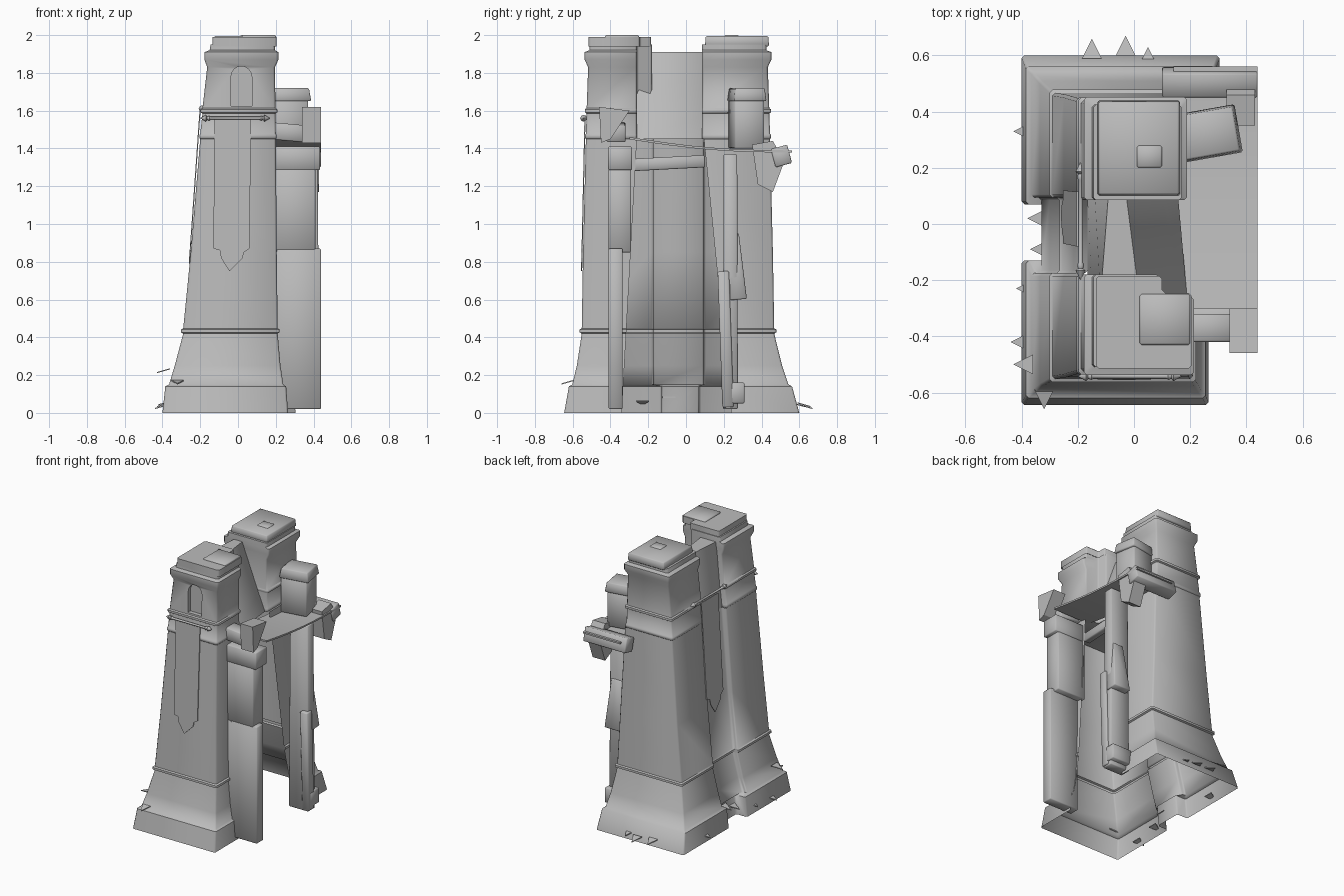
import bpy, bmesh, math
from mathutils import Vector, Matrix

if "Cube" in bpy.data.objects:
    bpy.data.objects.remove(bpy.data.objects["Cube"])

GREY = (0.5, 0.5, 0.5, 1)
stone = bpy.data.materials.new("grey stone")
stone.use_nodes = True
stone.diffuse_color = GREY
stone.node_tree.nodes["Principled BSDF"].inputs["Base Color"].default_value = GREY


def finish(name, bm, angle=50):
    bmesh.ops.recalc_face_normals(bm, faces=bm.faces)
    mesh = bpy.data.meshes.new(name)
    bm.to_mesh(mesh)
    bm.free()
    mesh.materials.append(stone)
    ob = bpy.data.objects.new(name, mesh)
    bpy.context.collection.objects.link(ob)
    bpy.ops.object.select_all(action='DESELECT')
    ob.select_set(True)
    bpy.context.view_layer.objects.active = ob
    if angle:
        bpy.ops.object.shade_smooth_by_angle(angle=math.radians(angle))
    return ob


def skin(bm, rings, loop=True, bottom=True, top=True):
    """Bridge equal vertex rings, as a closed tube or an open sheet."""
    count = len(rings[0])
    for low, high in zip(rings, rings[1:]):
        for i in range(count if loop else count - 1):
            j = (i + 1) % count
            bm.faces.new((low[i], low[j], high[j], high[i]))
    if bottom:
        bm.faces.new(rings[0])
    if top:
        bm.faces.new(rings[-1])


def chamfer(points, loop, c=0.01):
    """Replace each corner of an outline by two points."""
    pts = [Vector(p) for p in points]
    out = []
    for i, p in enumerate(pts):
        if not loop and i in (0, len(pts) - 1):
            out.append(p)
            continue
        for q in (pts[i - 1], pts[(i + 1) % len(pts)]):
            out.append(p + (q - p).normalized() * c)
    return out


def walls(name, levels, loop=True, bottom=False, top=True):
    """Walls through a list of (height, outline)."""
    bm = bmesh.new()
    rings = [[bm.verts.new((p.x, p.y, z)) for p in chamfer(outline, loop)]
             for z, outline in levels]
    skin(bm, rings, loop, bottom, top)
    return finish(name, bm)


def rect(a, b, d, e):
    return [(a, d), (b, d), (b, e), (a, e)]


def block(name, xs, ys, zs, turn=0, axis='Z', taper=1.0):
    """Box between limits, optionally turned about its centre and tapered upward."""
    bm = bmesh.new()
    bmesh.ops.create_cube(bm, size=1)
    for v in bm.verts:
        k = taper if v.co.z > 0 else 1
        v.co.x *= (xs[1] - xs[0]) * k
        v.co.y *= (ys[1] - ys[0]) * k
        v.co.z *= zs[1] - zs[0]
    bmesh.ops.bevel(bm, geom=bm.edges[:], offset=0.006, segments=1, affect='EDGES')
    centre = Vector((sum(xs) / 2, sum(ys) / 2, sum(zs) / 2))
    spin = Matrix.Rotation(math.radians(turn), 4, axis)
    bmesh.ops.transform(bm, matrix=Matrix.Translation(centre) @ spin, verts=bm.verts)
    return finish(name, bm)


def prism(name, points, offset):
    """Polygon of 3D points pushed along an offset vector."""
    bm = bmesh.new()
    near = [bm.verts.new(p) for p in points]
    far = [bm.verts.new(Vector(p) + Vector(offset)) for p in points]
    skin(bm, [near, far])
    return finish(name, bm, 0)


def mix(low, high, t):
    return low + (high - low) * min(t, 1)


def ridge(z, row, out):
    """Profile rows of a moulding standing proud of the wall."""
    big = [v + out * s for v, s in zip(row, (-1, 1, 1))]
    return [(z, *row), (z + .006, *big), (z + .022, *big), (z + .028, *row)]


# Profile rows: height, left x, right x, distance of the outer face
lower = [(0, -.40, .265, .645), (.14, -.385, .255, .62), (.15, -.365, .24, .602),
         (.25, -.335, .225, .578)]
lower += ridge(.42, (-.29, .21, .552), .011)
lower += [(.85, -.25, .205, .545), (1.45, -.2, .2, .53)]
upper = ridge(1.45, (-.2, .2, .53), .005) + ridge(1.585, (-.188, .198, .526), .01)
upper += [(1.83, -.163, .196, .518), (1.87, -.178, .214, .537), (1.91, -.178, .214, .537),
          (1.92, -.15, .195, .51), (1.95, -.145, .195, .51)]


def back_face(z, o):
    return o - mix(.045, .085, z / .42)


# Hollow lower shell: both towers and the recessed wall, open on the gateway side
def shell_outline(z, l, r, o):
    t = z / 1.45
    plinth = z < .145
    dent = l + (.085 if plinth else .035)
    a, b = (-.13, .07) if plinth else (-.175, .095)
    back = back_face(z, o)
    rb = r + mix(.04, -.015, t)
    return [(r, mix(-.34, -.26, t)), (r, -o), (l, -o), (l, a), (dent, a), (dent, b),
            (l, b), (l, back), (rb, back), (rb, mix(.24, .095, t))]


walls("tower_shell", [(row[0], shell_outline(*row)) for row in lower], loop=False, top=False)

# Upper towers: the front one has a stepped inner corner
front = walls("front_tower_top", [
    (z, [(l, -o), (r, -o), (r, -.26), (.09, -.26), (.09, -.18), (l, -.18)])
    for z, l, r, o in upper], bottom=True)
walls("back_tower_top", [(z, rect(l, r - .025, .085, back_face(z, o))) for z, l, r, o in upper])

# Gable-like wall between the towers, leaning in from both sides
walls("middle_wall_top", [(1.45, [(-.165, -.27), (.19, -.27), (.155, .12), (-.165, .12)]),
                          (1.58, [(-.15, -.27), (.14, -.27), (.1, .12), (-.14, .12)]),
                          (1.91, [(-.12, -.27), (.02, -.27), (-.03, .12), (-.09, .12)])])

# Arched niche sunk in the front tower
arc = [(.018 + .055 * math.cos(t * math.pi / 8), 1.78 + .055 * math.sin(t * math.pi / 8))
       for t in range(9)]
outline = [(-.037, 1.625), (.073, 1.625)] + arc
cutter = prism("niche_cutter", [(x, -.6, z) for x, z in outline], (0, .105, 0))
bpy.context.view_layer.objects.active = front
cut = front.modifiers.new("niche", 'BOOLEAN')
cut.operation = 'DIFFERENCE'
cut.solver = 'EXACT'
cut.object = cutter
bpy.ops.object.modifier_apply(modifier="niche")
bpy.data.objects.remove(cutter)

# Roof caps with a stepped slab on top
walls("front_cap", [(z, [(-.135, -.515), (.205, -.515), (.205, -.245), (.1, -.245),
                         (.1, -.185), (-.135, -.185)]) for z in (1.94, 1.99)])
block("front_cap_slab", (.02, .2), (-.43, -.25), (1.97, 2.0))
block("back_cap", (-.13, .165), (.1, .44), (1.94, 1.995), taper=.97)
block("back_cap_slab", (.01, .1), (.2, .28), (1.97, 2.0))

# Hanging banners with notched tails: (across, height)
shape = [(-.095, 1.56), (.1, 1.56), (.09, .87), (.06, .85), (.055, .82),
         (-.015, .75), (-.06, .82), (-.065, .86), (-.1, .87)]


def slope(z, top, bottom):
    return bottom + (top - bottom) * (z - .46)


prism("front_banner", [(u - .03, -slope(z, .534, .556), z) for u, z in shape], (0, -.006, 0))
prism("side_banner", [(slope(z, -.205, -.275), .02 - u, z + .04) for u, z in shape], (-.006, 0, 0))


def pole(name, centre, length, axis):
    """Turned pole with pointed knobs, lying along x or y."""
    turned = [(-1, .001), (-.9, .011), (-.84, .018), (-.8, .009), (-.74, .013), (-.7, .008)]
    turned += [(-t, r) for t, r in reversed(turned)]
    bm = bmesh.new()
    rings = []
    for t, r in turned:
        rings.append([bm.verts.new((r * math.cos(a * math.pi / 4), r * math.sin(a * math.pi / 4),
                                    t * length / 2)) for a in range(8)])
    skin(bm, rings)
    turn = Matrix.Rotation(math.pi / 2, 4, axis)
    bmesh.ops.transform(bm, matrix=Matrix.Translation(centre) @ turn, verts=bm.verts)
    return finish(name, bm)


pole("front_banner_pole", (-.015, -.542, 1.56), .37, 'Y')
pole("side_banner_pole", (-.19, .01, 1.61), .42, 'X')

# Broken gateway on the left side: front pier, lintel and wedge
block("front_pier_lower", (.2, .44), (-.41, -.335), (.02, .87))
block("front_pier_upper", (.18, .41), (-.41, -.29), (.85, 1.3))
block("front_pier_lintel", (.18, .435), (-.412, -.285), (1.285, 1.41))
block("front_pier_beam", (.18, .36), (-.42, -.32), (1.44, 1.53), 5, 'Y')
prism("front_broken_wedge", [(.34, -.46, 1.62), (.34, -.3, 1.6), (.34, -.4, 1.45),
                             (.34, -.45, 1.43)], (.1, 0, 0))

# Sloping deck between the piers
bm = bmesh.new()
rings = []
for i in range(9):
    t = i / 8
    y, z = -.3 + .86 * t, 1.46 - .07 * t - .02 * math.sin(math.pi * t)
    rings.append([bm.verts.new(p) for p in ((.14, y, z), (.44, y, z),
                                            (.44, y, z - .012), (.14, y, z - .012))])
skin(bm, rings)
finish("gate_deck", bm)
block("gate_beam", (.15, .2), (-.28, .1), (1.29, 1.355), 3, 'X')

# Back pier with split stones
block("back_pier", (.27, .43), (.195, .275), (.02, 1.37), taper=.9)
block("back_pier_strip", (.38, .44), (.18, .24), (.03, .75), 2, 'X')
block("back_pier_chunk", (.3, .435), (.22, .31), (.6, .95), 4, 'X', .6)
block("back_pier_foot", (.28, .44), (.2, .31), (.05, .16))
block("back_beam", (.1, .44), (.46, .55), (1.31, 1.41), 15, 'X')
prism("back_broken_bracket", [(.33, .35, 1.42), (.33, .46, 1.44), (.33, .52, 1.33),
                              (.33, .46, 1.17), (.33, .38, 1.21)], (.1, 0, 0))

# Turned chimney standing on the deck
block("chimney", (.17, .36), (.24, .4), (1.4, 1.66), 10)
block("chimney_cap", (.16, .375), (.235, .41), (1.65, 1.72), 10, taper=.9)

# Flat jagged shards around the foot: tip position, height and outward direction
shards = [(-.15, .66, .03, 'back'), (-.03, .67, .02, 'back'), (.05, .63, .03, 'back'),
          (-.43, .33, .03, 'side'), (-.42, -.23, .04, 'side'), (-.44, -.42, .02, 'side'),
          (-.43, -.5, .21, 'side'), (-.38, .02, .1, 'side'), (-.37, -.09, .06, 'side'),
          (-.32, -.66, .15, 'front')]
outward = {'back': Vector((0, 1, 0)), 'side': Vector((-1, 0, 0)), 'front': Vector((0, -1, 0))}
for n, (x, y, z, way) in enumerate(shards):
    tip, out = Vector((x, y, z)), outward[way]
    across = out.cross(Vector((0, 0, .035)))
    root = tip - out * .07 + Vector((0, 0, .02))
    prism(f"shard_{n + 1}", [tip, root + across, root - across], (0, 0, .006))
